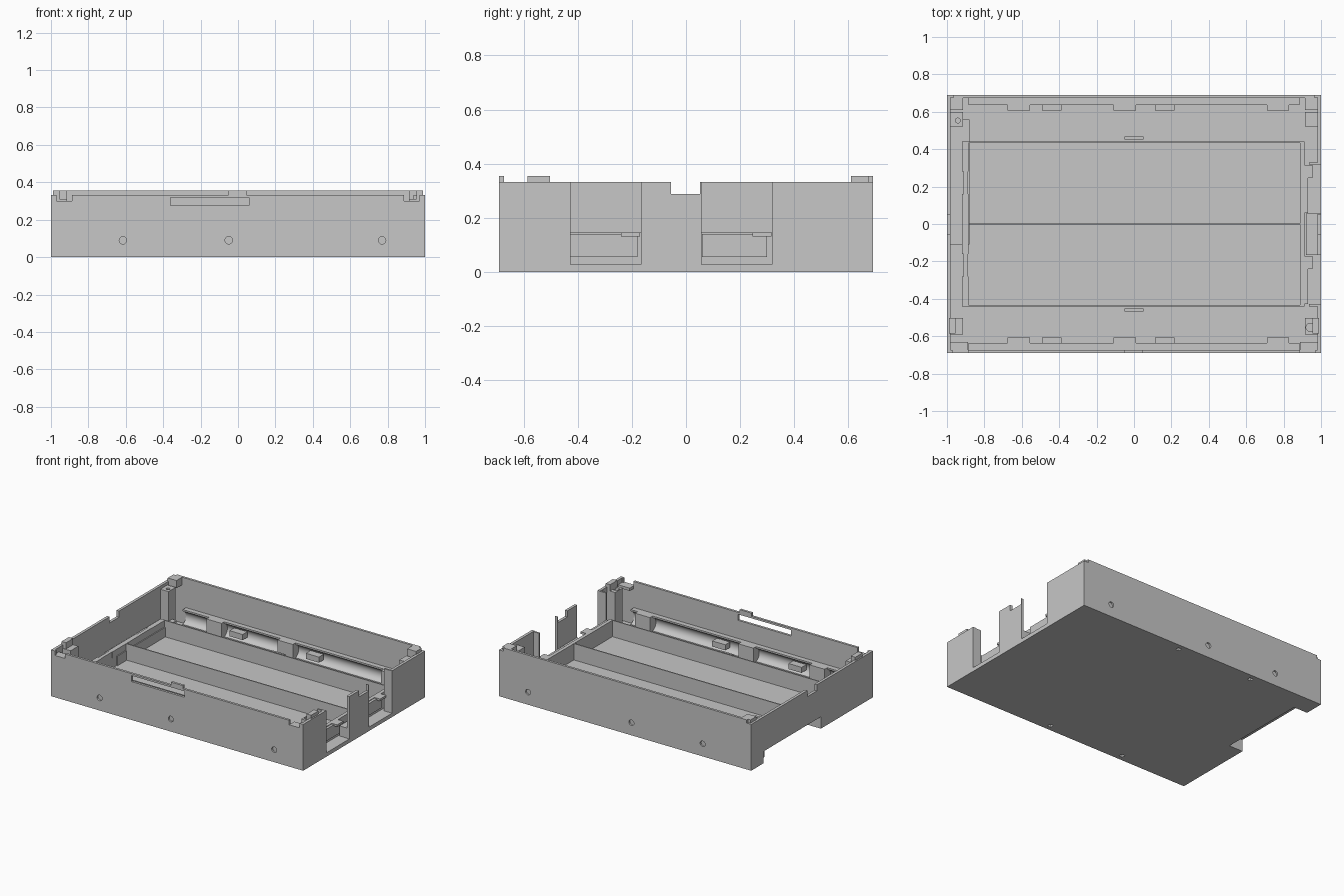
import bpy, bmesh, math
from mathutils import Matrix

old = bpy.data.objects.get("Cube")
if old:
    bpy.data.objects.remove(old)

GREY = (0.57, 0.57, 0.57, 1)
mat = bpy.data.materials.new("plain_grey")
mat.use_nodes = True
mat.diffuse_color = GREY
mat.node_tree.nodes["Principled BSDF"].inputs["Base Color"].default_value = GREY


def finish(name, bm):
    bmesh.ops.recalc_face_normals(bm, faces=bm.faces)
    me = bpy.data.meshes.new(name)
    bm.to_mesh(me)
    bm.free()
    me.materials.append(mat)
    ob = bpy.data.objects.new(name, me)
    bpy.context.collection.objects.link(ob)
    return ob


def box(name, x, y, z):
    bm = bmesh.new()
    bmesh.ops.create_cube(bm, size=1)
    for v in bm.verts:
        for i, (a, b) in enumerate((x, y, z)):
            v.co[i] = min(a, b) if v.co[i] < 0 else max(a, b)
    return finish(name, bm)


def rod(name, centre, radius, length, axis="Z"):
    bm = bmesh.new()
    bmesh.ops.create_cone(bm, cap_ends=True, segments=20, radius1=radius,
                          radius2=radius, depth=length)
    rot = Matrix() if axis == "Z" else Matrix.Rotation(math.pi / 2, 4, "X")
    bm.transform(Matrix.Translation(centre) @ rot)
    return finish(name, bm)


def cut(target, cutters):
    for c in cutters:
        c.hide_render = True
        mod = target.modifiers.new("cut", "BOOLEAN")
        mod.operation = "DIFFERENCE"
        mod.solver = "EXACT"
        mod.object = c
        bpy.context.view_layer.objects.active = target
        bpy.ops.object.modifier_apply(modifier=mod.name)
        bpy.data.objects.remove(c)


WALL_Y = 0.673
WALL_X = 0.98
FLOOR = 0.028
RIM = 0.332
TRAY_TOP = 0.145
BOSS_X = (-0.615, -0.05, 0.77)
CLIP_X = (-0.44, 0.165)
SIDES = (-1, 1)

# Open case with its wall cutouts
case = box("case", (-1, 1), (-0.69, 0.69), (0, RIM))
cutters = [
    box("cavity", (-WALL_X, WALL_X), (-WALL_Y, WALL_Y), (FLOOR, 1)),
    box("cable_notches", (-2, 2), (-0.055, 0.052), (0.288, 1)),
    box("front_opening", (0.95, 2), (-0.427, -0.167), (FLOOR, 1)),
    box("back_opening", (0.95, 2), (0.057, 0.317), (FLOOR, 1)),
    box("front_slot", (-0.362, 0.06), (-1, -0.6), (0.275, 0.318)),
    box("underside_recess", (-2, -0.89), (-0.1, 0.55), (-1, 0.085)),
]
for s in SIDES:
    cutters.append(box("corner_slot", (s * 0.888, s * 0.97), (-1, -0.6), (0.3, 1)))
    for x in BOSS_X:
        cutters.append(rod("side_hole", (x, s * 0.69, 0.09), 0.02, 0.1, "Y"))
    for x in CLIP_X:
        cutters.append(box("floor_hole", (x - 0.014, x + 0.014),
                           (s * 0.632, s * 0.66), (-1, 0.1)))
cut(case, cutters)

# Cover over the underside recess
cover = box("recess_cover", (-0.985, -0.88), (-0.11, 0.56), (0, 0.097))
cut(cover, [box("recess_space", (-2, -0.89), (-0.1, 0.55), (-1, 0.085))])

# Raised tab on the front wall and raised lip on the back wall
box("front_tab", (-0.05, 0.045), (-0.69, -WALL_Y), (0.318, 0.355))
box("back_lip", (-0.965, 0.965), (WALL_Y, 0.69), (RIM, 0.355))

# Tray walls and divider
for name, y in (("tray_front", -0.437), ("tray_divider", 0), ("tray_back", 0.437)):
    box(name, (-0.915, 0.91), (y - 0.004, y + 0.004), (FLOOR, TRAY_TOP))
for s in SIDES:
    box("tray_end", (s * 0.887, s * 0.912), (-0.44, 0.44), (FLOOR, TRAY_TOP))
    box("tray_stop", (-0.05, 0.05), (s * 0.453, s * 0.467), (FLOOR, 0.14))

# Contact seats at both tray ends
for a, b in ((-0.427, -0.18), (0.06, 0.3)):
    box("right_contact_plate", (0.91, 0.93), (a, b), (0.055, 0.14))
for a, b in ((-0.24, -0.17), (0.245, 0.315)):
    box("contact_clip", (0.895, 0.955), (a, b), (0.13, TRAY_TOP))
for a, b in ((-0.44, -0.28), (-0.16, 0.16), (0.28, 0.44)):
    box("left_contact_rest", (-0.92, -0.885), (a, b), (0.1, TRAY_TOP))


# Flat-topped rails with a hollow round groove along the long walls
def rail(side):
    bm = bmesh.new()
    pts = [(0.678, TRAY_TOP), (0.678, FLOOR), (0.637, FLOOR)]
    for i in range(13):
        t = math.radians(-75 + 150 * i / 12)
        pts.append((0.624 + 0.049 * math.cos(t), 0.086 + 0.049 * math.sin(t)))
    pts.append((0.637, TRAY_TOP))
    face = bm.faces.new([bm.verts.new((-0.885, side * y, z)) for y, z in pts])
    geom = bmesh.ops.extrude_face_region(bm, geom=[face])["geom"]
    moved = [g for g in geom if isinstance(g, bmesh.types.BMVert)]
    bmesh.ops.translate(bm, verts=moved, vec=(1.77, 0, 0))
    ob = finish("grooved_rail", bm)
    bpy.ops.object.select_all(action="DESELECT")
    bpy.context.view_layer.objects.active = ob
    ob.select_set(True)
    bpy.ops.object.shade_smooth_by_angle(angle=math.radians(30))


for s in SIDES:
    rail(s)
    # Hole bosses and small clips on the rails
    for x in BOSS_X:
        box("hole_boss", (x - 0.06, x + 0.06), (s * 0.607, s * 0.672), (FLOOR, TRAY_TOP))
    for x in CLIP_X:
        box("rail_clip", (x - 0.052, x + 0.052), (s * 0.607, s * 0.66), (0.07, 0.11))

# Screw posts and corner blocks
for sx in SIDES:
    for sy, a, b in ((-1, 0.503, 0.59), (1, 0.52, 0.6)):
        post = box("screw_post", (sx * 0.915, sx * 0.985), (sy * a, sy * b),
                   (FLOOR, 0.31))
        if sx != sy:
            radius = 0.022 if sx > 0 else 0.013
            cut(post, [rod("screw_hole", (sx * 0.942, sy * 0.553, 0.3), radius, 0.2)])
    box("back_corner_block", (sx * 0.915, sx * 0.985), (0.61, 0.675), (0.3, 0.355))
    box("front_post_cap", (sx * 0.955, sx * 0.99), (-0.585, -0.503), (0.3, 0.355))
    box("front_corner_block", (sx * 0.888, sx * 0.985), (-0.675, -0.63), (0.28, 0.3))

# Stiffening ribs beside the openings
for a, b in ((-0.44, -0.427), (0.317, 0.33)):
    box("opening_rib", (0.935, 0.985), (a, b), (FLOOR, 0.33))
box("centre_tab_foot", (0.92, 0.985), (-0.165, 0.055), (FLOOR, 0.1))
